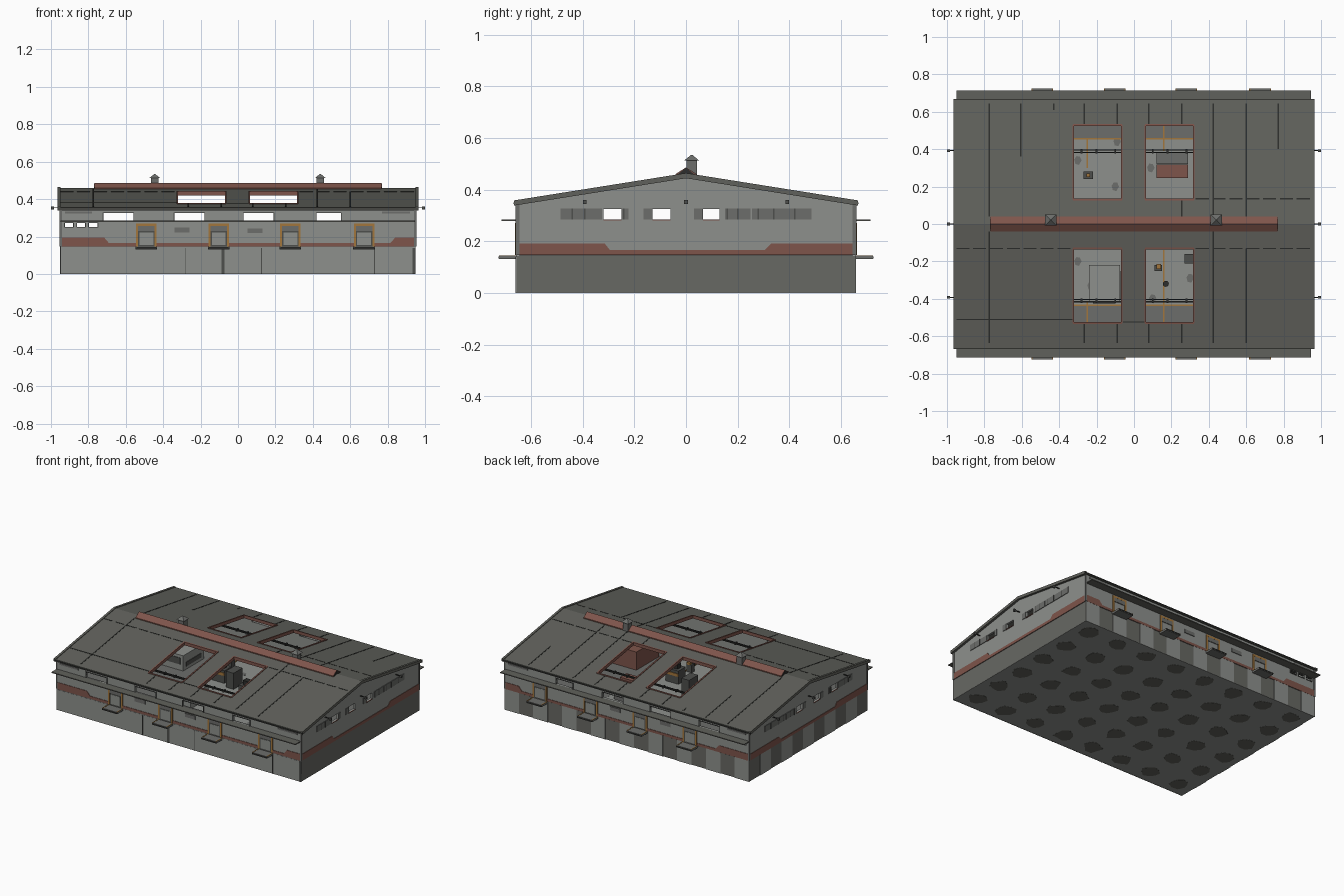
import bpy, bmesh, math, random

if "Cube" in bpy.data.objects:
    bpy.data.objects.remove(bpy.data.objects["Cube"])
random.seed(4)

def mat(name, r, g, b):
    m = bpy.data.materials.new(name)
    m.diffuse_color = (r, g, b, 1)
    m.use_nodes = True
    m.node_tree.nodes["Principled BSDF"].inputs["Base Color"].default_value = m.diffuse_color
    return m

WALL = mat("light concrete", .27, .28, .265)
ROOF = mat("roof grey", .118, .12, .106)
BASE = mat("dark concrete", .137, .138, .125)
MID = mat("mid grey", .15, .153, .145)
RED = mat("faded red", .21, .09, .07)
ORANGE = mat("worn orange", .36, .18, .045)
BLACK = mat("near black", .026, .027, .025)
SHADE = mat("panel grey", .075, .077, .072)

def R(y):
    """roof height above y"""
    return .46 - .159 * abs(y)

def finish(name, bm, m):
    bmesh.ops.recalc_face_normals(bm, faces=bm.faces)
    me = bpy.data.meshes.new(name)
    bm.to_mesh(me)
    bm.free()
    me.materials.append(m)
    ob = bpy.data.objects.new(name, me)
    bpy.context.collection.objects.link(ob)
    return ob

def boxes(name, m, items, lift=None):
    """boxes (x0,x1,y0,y1,z0,z1); lift bends them onto the roof slope"""
    bm = bmesh.new()
    for x0, x1, y0, y1, z0, z1 in items:
        vs = bmesh.ops.create_cube(bm, size=1)["verts"]
        for v in vs:
            y = y1 if v.co.y > 0 else y0
            z = z1 if v.co.z > 0 else z0
            v.co = (x1 if v.co.x > 0 else x0, y, z + (lift(y) if lift else 0))
    return finish(name, bm, m)

def prism(name, m, pts, axis, a, b):
    """outline pts extruded along x (pts = y,z), y (pts = x,z) or z (pts = x,y)"""
    bm = bmesh.new()
    place = {"x": lambda p, q, t: (t, p, q), "y": lambda p, q, t: (p, t, q),
             "z": lambda p, q, t: (p, q, t)}[axis]
    lo = [bm.verts.new(place(p, q, a)) for p, q in pts]
    hi = [bm.verts.new(place(p, q, b)) for p, q in pts]
    bm.faces.new(lo)
    bm.faces.new(hi)
    n = len(pts)
    for i in range(n):
        bm.faces.new((lo[i], lo[(i + 1) % n], hi[(i + 1) % n], hi[i]))
    return finish(name, bm, m)

def my(items):
    return items + [(a, b, -d, -c, e, f) for a, b, c, d, e, f in items]

def mx(items):
    return items + [(-b, -a, c, d, e, f) for a, b, c, d, e, f in items]

X, Y, F = .95, .655, .147

# plinth with floor; pale underside with dark spots
boxes("plinth", BASE, [(-X, X, -Y, Y, .003, F - .002)])
boxes("underside", WALL, [(-X, X, -Y, Y, .001, .003)])
boxes("floor", WALL, [(-X + .01, X - .01, -Y + .01, Y - .01, F - .003, F)])
boxes("floor_ends", MID, mx([(.34, X - .015, -.64, .64, F, F + .001)]))
for i in range(8):
    for j in range(6):
        cx, cy = -.84 + i * .24, -.55 + j * .22
        pts = []
        for k in range(9):
            r = random.uniform(.05, .072)
            a = k * math.tau / 9
            pts.append((cx + r * math.cos(a), cy + r * math.sin(a)))
        prism("underside_spot", ROOF, pts, "z", 0, .002)
# plinth facing: plain at the front, alternating panels at the back and left
boxes("front_facing", WALL, [(-X, X, -Y - .003, -Y, 0, .143)])
boxes("front_ledge", MID, [(-X, X, -Y - .002, -Y, .143, F)])
boxes("front_joints", SHADE, [(x - w, x + w, -Y - .005, -Y, 0, .14) for x, w in
      [(-.28, .002), (-.08, .009), (.125, .002), (.73, .002), (.942, .008)]])
w, d = 1.9 / 17, 1.31 / 11
boxes("back_panels", WALL, [(-X + i * w, -X + (i + 1) * w, Y, Y + .002, 0, F) for i in range(0, 17, 2)])
boxes("left_panels", WALL, [(-X - .002, -X, -Y + i * d, -Y + (i + 1) * d, 0, F) for i in range(1, 11, 2)])

# long walls with open windows
wins = [(-.72, -.56), (-.34, -.18), (.03, .19), (.42, .55)]
small = [(-.925, -.882), (-.86, -.818), (-.797, -.75)]
def segs(openings, lo, hi):
    e = [lo] + [v for o in openings for v in o] + [hi]
    return list(zip(e[::2], e[1::2]))
t = Y - .015
wall = [(-X, X, t, Y, F, .252), (-X, X, t, Y, .272, .285), (-X, X, t, Y, .325, .35)]
wall += [(a, b, t, Y, .252, .272) for a, b in segs(small, -X, X)]
wall += [(a, b, t, Y, .285, .325) for a, b in segs(wins, -X, X)]
boxes("long_walls", WALL, my(wall))
frame = []
for a, b, z0, z1 in [(a, b, .285, .325) for a, b in wins] + [(a, b, .252, .272) for a, b in small]:
    frame += [(a - .004, a, t, Y + .003, z0 - .004, z1 + .004), (b, b + .004, t, Y + .003, z0 - .004, z1 + .004),
              (a, b, t, Y + .003, z1, z1 + .004), (a, b, t, Y + .003, z0 - .004, z0)]
boxes("window_frames", SHADE, my(frame))
boxes("wall_plates", MID, my([(-.925, -.78, Y, Y + .004, .322, .334), (.77, .92, Y, Y + .004, .322, .334),
      (-.34, -.26, Y, Y + .005, .222, .248), (.05, .13, Y, Y + .005, .218, .243)]))

# gable walls with a band of open and boarded windows
gw = [(-.32, -.25), (-.13, -.06), (.065, .13)]
g0 = X - .015
boxes("gable_walls", WALL, mx([(g0, X, -Y, Y, F, .285)] + [(g0, X, a, b, .285, .325) for a, b in segs(gw, -Y, Y)]))
for s in (-1, 1):
    prism("gable_peak", WALL, [(-Y, .325), (Y, .325), (Y, .345), (0, .449), (-Y, .345)], "x", s * g0, s * X)
    prism("ridge_vent_end", BLACK, [(-.038, .455), (.038, .455), (0, .484)], "x", s * .768, s * .77)
bands = [(-.485, -.325), (-.25, -.222), (-.165, -.13), (.03, .065), (.15, .25), (.255, .485)]
boxes("boarded_windows", MID, mx([(X, X + .004, a, b, .284, .326) for a, b in bands]))
boxes("window_bars", SHADE, mx([(X, X + .005, y - .003, y + .003, .284, .326)
      for y in (-.44, -.392, -.24, .16, .2, .28, .34, .42)]))
boxes("gable_sills", RED, mx([(X, X + .005, a, b, .281, .285) for a, b in gw]))

# red painted band, taller at the corners
for s in (-1, 1):
    prism("long_band", RED, [(-X, F), (X, F), (X, .194), (.84, .194), (.815, .165), (-.69, .165), (-.715, .194), (-X, .194)],
          "y", s * Y, s * (Y + .003))
    prism("gable_band", RED, [(-.645, F), (.645, F), (.645, .192), (.33, .192), (.305, .167),
                              (-.295, .167), (-.315, .192), (-.645, .192)], "x", s * X, s * (X + .003))
# thin canopy over the loading side
boxes("canopy", ROOF, my([(-.95, .945, Y, .713, .279, .285)]))
boxes("corner_posts", MID, mx(my([(.942, X + .004, Y - .01, Y + .004, F, .345)])))

# loading doors, docks with an orange lip
O, P, L, S, D = [], [], [], [], []
for c in (-.49, -.103, .28, .674):
    O += [(c - .055, c - .044, Y, Y + .006, F, .268), (c + .044, c + .055, Y, Y + .006, F, .268),
          (c - .055, c + .055, Y, Y + .006, .257, .27)]
    P += [(c - .044, c + .044, Y, Y + .0035, F, .257)]
    L += [(c - .037, c + .037, Y, Y + .005, .155, .222)]
    S += [(c - .044, c + .044, Y, Y + .0055, .23, .257)]
    D += [(c - .058, c + .058, Y, .724, .131, .144)]
boxes("door_frames", ORANGE, my(O))
boxes("door_recesses", SHADE, my(P))
boxes("door_panels", WALL, my(L))
boxes("door_rollers", MID, my(S))
boxes("docks", MID, my(D))
boxes("dock_lips", ORANGE, my([(a, a + .006, p, q, .1435, .1455) for a, b, p, q, *_ in D]
                              + [(b - .006, b, p, q, .1435, .1455) for a, b, p, q, *_ in D]))
boxes("dock_bumpers", BLACK, my([(a, b, .718, .7255, .134, .141) for a, b, *_ in D]))

# roof slabs around four openings
hx, h0, h1, e = [(-.325, -.065), (.06, .32)], .13, .53, .665
slab = [(a, b, 0, e, -.014, 0) for a, b in segs(hx, -X, X)]
slab += [(a, b, p, q, -.014, 0) for a, b in hx for p, q in ((0, h0), (h1, e))]
boxes("roof", ROOF, my(slab), R)
boxes("rake_trim", ROOF, mx(my([(X, .966, 0, e, -.016, .004)])), R)
boxes("eave_trim", BLACK, my([(-.966, .966, Y + .002, e + .002, .344, .35)]))
rim = []
for a, b in hx:
    rim += [(a - .004, a + .005, h0, h1, -.018, .004), (b - .005, b + .004, h0, h1, -.018, .004),
            (a, b, h0 - .004, h0 + .005, -.018, .004), (a, b, h1 - .005, h1 + .004, -.018, .004)]
boxes("opening_rims", RED, my(rim), R)
# roof seams, full or broken
back = [(-.775, .04, .645), (-.605, .36, .645), (-.43, .61, .645), (-.265, .53, .645), (-.09, .53, .645),
        (.08, .53, .645), (.255, .04, .13), (.255, .53, .645), (.425, .04, .645), (.6, .04, .645), (.77, .4, .645)]
front = [(-.775, -.635, -.04), (-.265, -.635, -.53), (-.09, -.635, -.53), (.08, -.635, -.53),
         (.255, -.635, -.53), (.425, -.635, -.04), (.6, -.635, -.13)]
seam = [(x - .004, x + .004, a, b, 0, .0015) for x, a, b in back + front]
seam += [(x, x + .07, -.134, -.128, 0, .0015) for x in [-.95 + i * .09 for i in range(7)] + [.33 + i * .09 for i in range(7)]]
seam += [(x, x + .07, .132, .138, 0, .0015) for x in [.33 + i * .09 for i in range(7)]]
seam += [(-.95, -.33, -.514, -.507, 0, .0015), (-.06, .06, -.527, -.521, 0, .0015)]
boxes("roof_seams", BLACK, seam, R)

# ridge vent and ventilators
prism("ridge_vent", RED, [(-.041, .452), (.041, .452), (.041, .46), (0, .486), (-.041, .46)], "x", -.768, .768)
for x in (-.445, .44):
    boxes("ventilator", MID, [(x - .021, x + .021, .001, .043, .45, .515)])
    bpy.ops.mesh.primitive_cone_add(vertices=4, radius1=.042, radius2=.004, depth=.022,
                                    location=(x, .022, .523), rotation=(0, 0, math.pi / 4))
    cap = bpy.context.object
    cap.name = "ventilator_cap"
    cap.data.materials.append(MID)

# gable lamps on short arms
boxes("lamp_arms", BLACK, mx([(X, .99, y - .003, y + .003, .352, .356) for y in (-.392, 0, .392)]))
boxes("lamp_heads", SHADE, mx([(.985, 1, y - .007, y + .007, .344, .36) for y in (-.392, 0, .392)]))

# interior: floor markings, overhead rails, stores, machines
boxes("floor_lines", ORANGE, [(-.93, .93, .452, .46, F, F + .003), (-.93, .93, -.438, -.43, F, F + .003),
      (-.254, -.246, .3, .46, F, F + .004), (-.254, -.246, -.6, -.42, F, F + .004),
      (.155, .163, -.6, -.14, F, F + .004), (.155, .163, .39, .6, F, F + .004)])
boxes("floor_lanes", MID, [(-.93, .93, .46, .635, F, F + .002), (-.93, .93, -.635, -.438, F, F + .002)])
boxes("overhead_rails", BLACK, [(-.93, .93, y - .003, y + .003, .336, .342) for y in (.383, .396, -.403, -.416)])
boxes("rail_hangers", BLACK, [(x - .005, x + .005, y - .012, y + .012, .332, .346)
      for y in (.39, -.41) for x in (-.28, -.2, -.1, .1, .18, .28)])
boxes("office", WALL, [(-.24, -.075, -.42, -.22, F, .24), (-.64, -.44, .02, .25, F, .255)])
boxes("office_windows", SHADE, [(-.22, -.1, -.424, -.42, .19, .225), (-.075, -.071, -.4, -.25, .19, .225),
                                (-.62, -.46, .016, .02, .19, .235), (-.44, -.436, .05, .22, .17, .2)])
boxes("red_container", RED, [(.12, .29, .245, .318, F, .275), (.42, .62, -.3, -.05, F, .275)])
boxes("grey_container", MID, [(.12, .29, .322, .385, F, .265)])
boxes("workbench", SHADE, [(.27, .32, -.21, -.16, F, .2), (-.27, -.22, .24, .28, F, .19), (.11, .15, -.25, -.22, F, .2)])
boxes("machines", SHADE, [(-.22, -.12, .02, .1, F, .235), (-.08, -.02, -.02, .08, F, .26), (.08, .18, -.11, -.03, F, .24)])
boxes("machine_heads", BLACK, [(-.2, -.14, .04, .08, .235, .265), (.1, .15, -.09, -.05, .24, .27)])
boxes("crate", ORANGE, [(.12, .145, -.24, -.215, .2, .215), (-.255, -.235, .25, .27, .19, .205),
                        (-.22, -.12, .016, .02, .2, .22), (.08, .18, -.03, -.026, .2, .22)])
bpy.ops.mesh.primitive_cylinder_add(vertices=12, radius=.016, depth=.06, location=(.17, -.32, F + .03))
drum = bpy.context.object
drum.name = "drum"
drum.data.materials.append(BLACK)
spots = [(-.3, .34), (-.1, .2), (-.23, -.33), (-.3, -.2), (.1, -.4), (.3, -.29), (.09, .3), (-.09, .44)]
for x, y in spots:
    prism("floor_stain", MID, [(x + .02 * math.cos(k), y + .025 * math.sin(k)) for k in range(6)], "z", F, F + .002)
